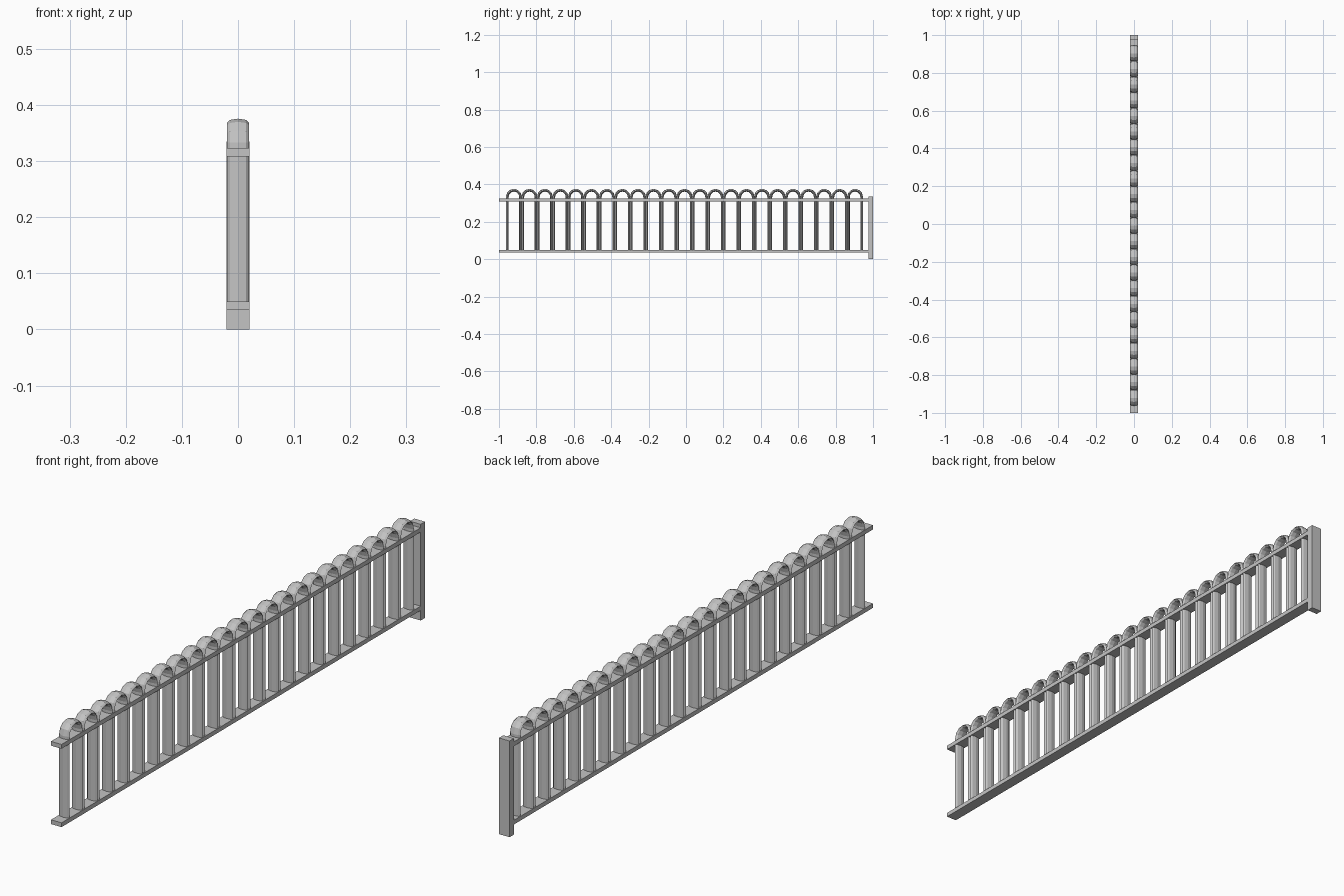
import bpy, bmesh, math

cube = bpy.data.objects.get("Cube")
if cube:
    bpy.data.objects.remove(cube, do_unlink=True)

GREY = (0.55, 0.55, 0.55, 1)
metal = bpy.data.materials.new("grey metal")
metal.use_nodes = True
metal.diffuse_color = GREY
metal.node_tree.nodes["Principled BSDF"].inputs["Base Color"].default_value = GREY


def add_object(name, bm):
    bmesh.ops.recalc_face_normals(bm, faces=bm.faces)
    mesh = bpy.data.meshes.new(name)
    bm.to_mesh(mesh)
    bm.free()
    mesh.materials.append(metal)
    obj = bpy.data.objects.new(name, mesh)
    bpy.context.collection.objects.link(obj)
    return obj


def add_box(name, y0, y1, z0, z1, width):
    bm = bmesh.new()
    bmesh.ops.create_cube(bm, size=1)
    for v in bm.verts:
        v.co.x *= width
        v.co.y = y1 if v.co.y > 0 else y0
        v.co.z = z1 if v.co.z > 0 else z0
    return add_object(name, bm)


# Rails and the end post
add_box("bottom_rail", -1, 0.98, 0.035, 0.05, 0.0405)
add_box("top_rail", -1, 0.98, 0.308, 0.323, 0.0405)
add_box("end_post", 0.976, 1, 0, 0.335, 0.041)

# One hoop: a flattened eight-sided bar swept up, over and down
FIRST, PITCH, COUNT = -0.92, 0.0829, 23
RADIUS, SPRING, FOOT = 0.0355, 0.333, 0.042
HALF_WIDTH, HALF_THICK = 0.02, 0.0072
SIDES, STEPS = 8, 6

path = [(0, FOOT)]
path += [(math.pi * i / STEPS, SPRING) for i in range(STEPS + 1)]
path += [(math.pi, FOOT)]

bm = bmesh.new()
rings = []
for angle, base in path:
    ring = []
    for k in range(SIDES):
        t = math.tau * k / SIDES
        r = RADIUS + HALF_THICK * math.sin(t)
        ring.append(bm.verts.new((HALF_WIDTH * math.cos(t),
                                  FIRST + r * math.cos(angle),
                                  base + r * math.sin(angle))))
    rings.append(ring)
for a, b in zip(rings, rings[1:]):
    for k in range(SIDES):
        n = (k + 1) % SIDES
        bm.faces.new((a[k], a[n], b[n], b[k]))
bm.faces.new(rings[0])
bm.faces.new(rings[-1])
hoops = add_object("hoops", bm)

# Repeat the hoop along the fence
array = hoops.modifiers.new("repeat", 'ARRAY')
array.count = COUNT
array.use_relative_offset = False
array.use_constant_offset = True
array.constant_offset_displace = (0, PITCH, 0)
